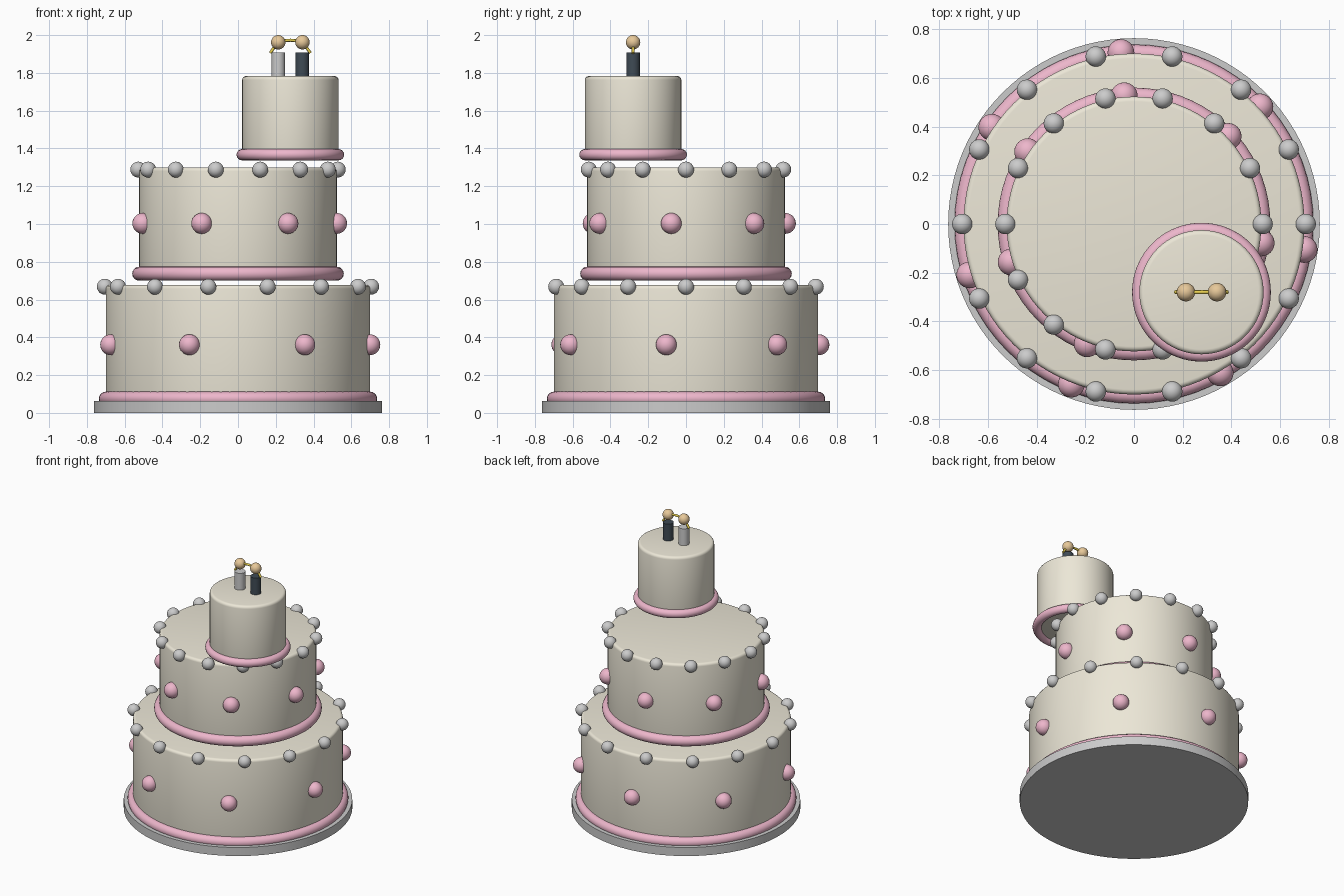
import bpy
from math import radians, cos, sin, tau

if "Cube" in bpy.data.objects:
    bpy.data.objects.remove(bpy.data.objects["Cube"])


def material(name, rgb):
    m = bpy.data.materials.new(name)
    m.diffuse_color = (*rgb, 1)
    m.use_nodes = True
    m.node_tree.nodes["Principled BSDF"].inputs["Base Color"].default_value = m.diffuse_color
    return m


CREAM = material("cream_icing", (0.84, 0.80, 0.68))
PINK = material("pink_icing", (0.85, 0.47, 0.60))
SKIN = material("skin", (0.80, 0.58, 0.32))
DARK = material("dark_suit", (0.05, 0.07, 0.09))
GOLD = material("gold", (0.80, 0.62, 0.08))


def finish(name, mat=None):
    ob = bpy.context.object
    ob.name = name
    if mat:
        ob.data.materials.append(mat)
    bpy.ops.object.shade_smooth_by_angle(angle=radians(35))
    return ob


def cylinder(name, r, z0, z1, x=0, y=0, mat=None, bevel=0, sides=64):
    bpy.ops.mesh.primitive_cylinder_add(
        vertices=sides, radius=r, depth=z1 - z0, location=(x, y, (z0 + z1) / 2))
    if bevel:
        b = bpy.context.object.modifiers.new("round_edge", 'BEVEL')
        b.width, b.segments, b.limit_method = bevel, 4, 'ANGLE'
        bpy.ops.object.modifier_apply(modifier=b.name)
    return finish(name, mat)


def ring(name, r, minor, z, x=0, y=0):
    bpy.ops.mesh.primitive_torus_add(
        major_radius=r, minor_radius=minor, major_segments=72,
        minor_segments=16, location=(x, y, z))
    return finish(name, PINK)


def ball(name, r, loc, mat=None):
    bpy.ops.mesh.primitive_uv_sphere_add(segments=24, ring_count=16, radius=r, location=loc)
    return finish(name, mat)


def ball_circle(name, count, r, radius, z, start=0, mat=None):
    for i in range(count):
        a = radians(start) + tau * i / count
        ball(f"{name}_{i + 1}", r, (radius * cos(a), radius * sin(a), z), mat)


# Base plate
cylinder("cake_plate", 0.763, 0, 0.063, sides=96)

# Two large tiers with piping, silver beads and pink dots
cylinder("bottom_tier", 0.70, 0.063, 0.677, mat=CREAM, bevel=0.02, sides=96)
ring("bottom_piping", 0.70, 0.037, 0.075)
ball_circle("bottom_bead", 14, 0.042, 0.705, 0.668)
ball_circle("bottom_dot", 7, 0.055, 0.706, 0.361, -8.5, PINK)

cylinder("middle_tier", 0.523, 0.735, 1.30, mat=CREAM, bevel=0.02, sides=96)
ring("middle_piping", 0.523, 0.037, 0.737)
ball_circle("middle_bead", 14, 0.042, 0.528, 1.288)
ball_circle("middle_dot", 7, 0.055, 0.528, 1.003, -8.5, PINK)

# Small off-centre top tier
TX, TY = 0.277, -0.28
cylinder("top_tier", 0.255, 1.362, 1.783, TX, TY, CREAM, bevel=0.02)
ring("top_piping", 0.255, 0.03, 1.367, TX, TY)

# Topper couple: bodies and heads
for side, name, mat in ((-1, "left_figure", None), (1, "right_figure", DARK)):
    x = TX + side * 0.064
    cylinder(name + "_body", 0.036, 1.775, 1.907, x, TY, mat, sides=32)
    ball(name + "_head", 0.038, (x, TY, 1.962), SKIN)

# Gold arch passing through both heads
curve = bpy.data.curves.new("gold_arch", 'CURVE')
curve.dimensions = '3D'
curve.bevel_depth = 0.008
curve.bevel_resolution = 2
curve.use_fill_caps = True
path = [(-0.106, 1.905), (-0.064, 1.968), (0, 1.973), (0.064, 1.968), (0.106, 1.905)]
spline = curve.splines.new('POLY')
spline.points.add(len(path) - 1)
for p, (x, z) in zip(spline.points, path):
    p.co = (TX + x, TY, z, 1)
arch = bpy.data.objects.new("gold_arch", curve)
curve.materials.append(GOLD)
bpy.context.collection.objects.link(arch)
